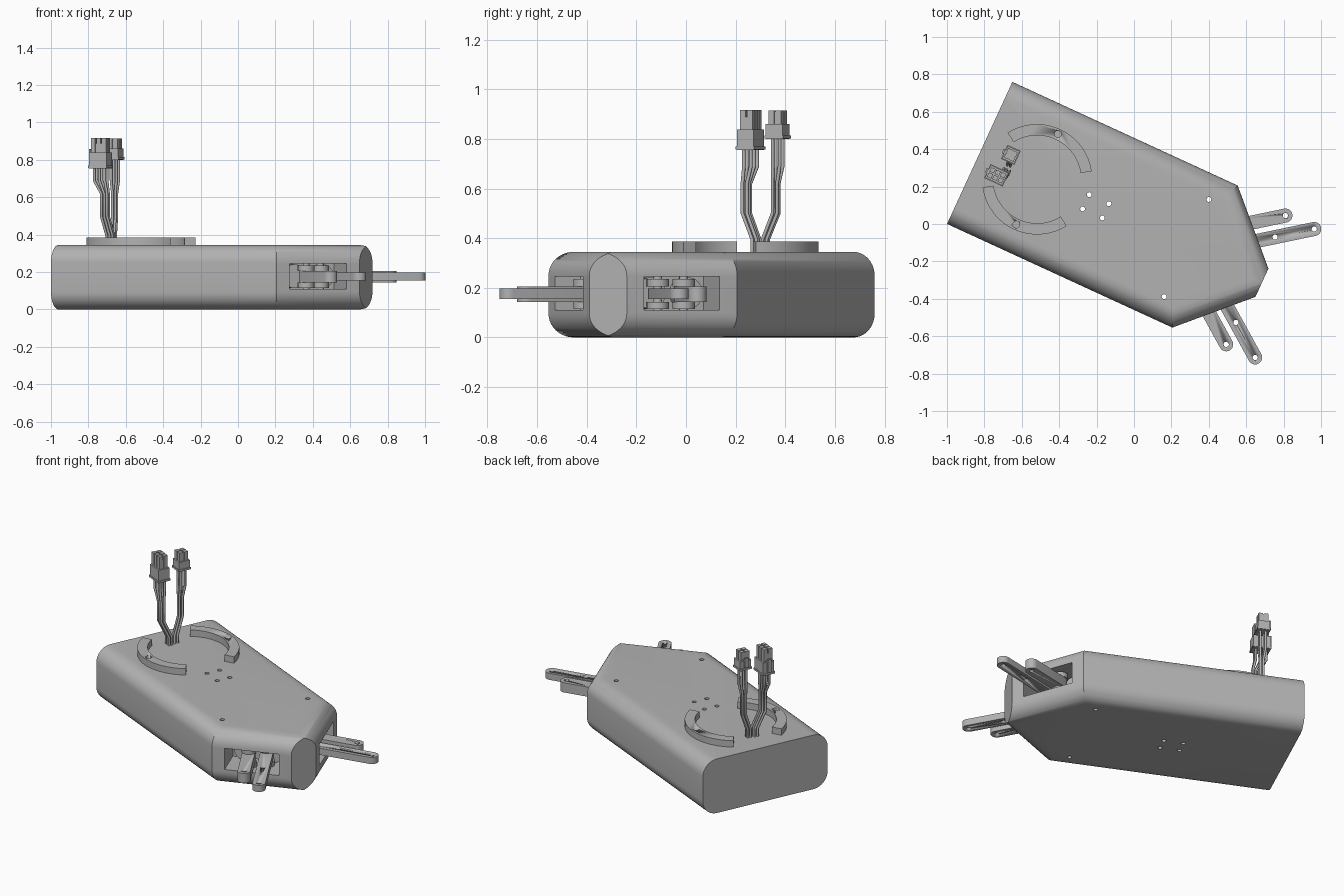
import bpy, bmesh, math
from math import sin, cos, pi, sqrt
from mathutils import Matrix, Vector

if "Cube" in bpy.data.objects:
    bpy.data.objects.remove(bpy.data.objects["Cube"])

# Parts are modelled along a local axis (back end to tip), then turned in plan
FRAME = Matrix.Translation((-0.825, 0.38, 0)) @ Matrix.Rotation(math.radians(-24.7), 4, 'Z')
HEIGHT, HALF, ROUND = 0.345, 0.418, 0.095
SHOULDER, NOSE, NOSE_HALF = 1.326, 1.661, 0.083
SLANT_MID = Vector(((SHOULDER + NOSE) / 2, (HALF + NOSE_HALF) / 2, 0.178))

grey = bpy.data.materials.new("plain grey")
grey.use_nodes = True
grey.diffuse_color = (0.45, 0.45, 0.45, 1)
grey.node_tree.nodes["Principled BSDF"].inputs["Base Color"].default_value = (0.45, 0.45, 0.45, 1)


def activate(obj):
    bpy.ops.object.select_all(action='DESELECT')
    obj.select_set(True)
    bpy.context.view_layer.objects.active = obj


def finish(name, bm, smooth=True):
    bmesh.ops.remove_doubles(bm, verts=bm.verts, dist=1e-5)
    bmesh.ops.recalc_face_normals(bm, faces=bm.faces)
    mesh = bpy.data.meshes.new(name)
    bm.to_mesh(mesh)
    bm.free()
    mesh.materials.append(grey)
    obj = bpy.data.objects.new(name, mesh)
    bpy.context.collection.objects.link(obj)
    obj.matrix_world = FRAME
    if smooth:
        activate(obj)
        bpy.ops.object.shade_smooth_by_angle(angle=math.radians(30))
    return obj


def add_prism(bm, outline, z0, z1):
    low = [bm.verts.new((x, y, z0)) for x, y in outline]
    high = [bm.verts.new((x, y, z1)) for x, y in outline]
    bm.faces.new(low)
    bm.faces.new(high)
    for i in range(len(low)):
        j = (i + 1) % len(low)
        bm.faces.new((low[i], low[j], high[j], high[i]))


def prism(name, outline, z0, z1):
    bm = bmesh.new()
    add_prism(bm, outline, z0, z1)
    return finish(name, bm)


def arc(centre, radius, start, end, steps):
    return [(centre[0] + radius * cos(start + (end - start) * i / steps),
             centre[1] + radius * sin(start + (end - start) * i / steps)) for i in range(steps + 1)]


def circle(centre, radius, steps=20):
    return arc(centre, radius, 0, 2 * pi, steps)[:-1]


def box(bm, centre, size, turn=Matrix()):
    bmesh.ops.create_cube(bm, size=1, matrix=Matrix.Translation(centre) @ turn @ Matrix.Diagonal((*size, 1)))


def cut(obj, cutter):
    cutter.hide_render = True
    mod = obj.modifiers.new("cut", 'BOOLEAN')
    mod.object, mod.operation, mod.solver = cutter, 'DIFFERENCE', 'EXACT'
    bpy.context.view_layer.update()
    activate(obj)
    bpy.ops.object.modifier_apply(modifier=mod.name)
    bpy.data.objects.remove(cutter)


def drill(obj, centres, radius, z0, z1):
    bm = bmesh.new()
    for c in centres:
        add_prism(bm, circle(c, radius), z0, z1)
    cut(obj, finish("drill", bm))


# Housing: stacked outlines inset around the rounded long edges
levels = []
edge_steps = 10
for i in range(edge_steps + 1):
    a = pi / 2 * i / edge_steps
    levels.append((ROUND * (1 - sin(a)), ROUND * (1 - cos(a))))
pinch = NOSE_HALF / sqrt(2)
levels.append((pinch, ROUND - sqrt(ROUND ** 2 - (ROUND - pinch) ** 2)))
levels.sort(key=lambda p: p[1])
levels += [(d, HEIGHT - z) for d, z in reversed(levels)]
bm = bmesh.new()
rings = []
for d, z in levels:
    nose_v = max(0, NOSE_HALF - d * sqrt(2))
    nose_u = min(NOSE, NOSE + NOSE_HALF - d * sqrt(2))
    half = [(0, HALF - d), (SHOULDER - d * math.tan(pi / 8), HALF - d), (nose_u, nose_v)]
    outline = half + [(u, -v) for u, v in reversed(half)]
    rings.append([bm.verts.new((u, v, z)) for u, v in outline])
for a, b in zip(rings, rings[1:]):
    for i in range(6):
        j = (i + 1) % 6
        bm.faces.new((a[i], a[j], b[j], b[i]))
bm.faces.new(rings[0])
bm.faces.new(rings[-1])
bmesh.ops.dissolve_degenerate(bm, dist=1e-5, edges=bm.edges)
housing = finish("housing", bm)

# Window pockets in the two slanted sides, and screw holes straight through
for side in (1, -1):
    bm = bmesh.new()
    box(bm, (SLANT_MID.x, SLANT_MID.y * side, SLANT_MID.z), (0.38, 0.325, 0.135),
        Matrix.Rotation(side * pi / 4, 4, 'Z'))
    cut(housing, finish("pocket", bm, False))
drill(housing, [(1.217, s * 0.286) for s in (1, -1)] +
      [(u, s * 0.042) for u in (0.625, 0.741) for s in (1, -1)], 0.013, -0.1, 0.5)
activate(housing)
bpy.ops.object.shade_smooth_by_angle(angle=math.radians(30))


# Arms and the parts that carry them, mirrored to both slanted sides
def arm(name, pivot, tip, side, width, z0, z1, holes):
    p, t = Vector((pivot[0], pivot[1] * side)), Vector((tip[0], tip[1] * side))
    d = t - p
    a = math.atan2(d.y, d.x)
    outline = arc(t, width / 2, a - pi / 2, a + pi / 2, 12) + arc(p, width / 2, a + pi / 2, a + 3 * pi / 2, 12)
    obj = prism(name, outline, z0, z1)
    drill(obj, [p + d * f for f in holes], 0.014, z0 - 0.1, z1 + 0.1)
    return obj


for side, label in ((1, "left"), (-1, "right")):
    arm(label + "_long_arm", (1.451, 0.124), (1.795, 0.378), side, 0.075, 0.155, 0.197, (0.5, 1))
    arm(label + "_short_arm", (1.41, 0.22), (1.625, 0.379), side, 0.075, 0.143, 0.205, (1,))
    for k, (u, v) in enumerate(((1.451, 0.124), (1.41, 0.22))):
        for z0, z1 in ((0.115, 0.143), (0.205, 0.235)):
            prism(label + "_pivot_disc", circle((u, v * side), 0.045), z0, z1)
        prism(label + "_pivot_pin", circle((u, v * side), 0.018), 0.11, 0.245)
    # Round motor ends on the pocket's back wall
    bm = bmesh.new()
    for s in (-0.08, 0.08):
        across = s / sqrt(2)
        u, v = SLANT_MID.x - 0.12 + across, SLANT_MID.y - 0.12 - across
        turn = Matrix.Rotation(side * pi / 4, 4, 'Z') @ Matrix.Rotation(pi / 2, 4, 'Y')
        bmesh.ops.create_cone(bm, cap_ends=True, segments=24, radius1=0.064, radius2=0.064, depth=0.05,
                              matrix=Matrix.Translation((u, v * side, SLANT_MID.z)) @ turn)
    finish(label + "_motor_ends", bm)

# Raised ring segments on top
RING = (0.338, 0)
for side, label in ((1, "left"), (-1, "right")):
    a, b = math.radians(33) * side, math.radians(147) * side
    seg = prism(label + "_ring_segment", arc(RING, 0.295, a, b, 28) + arc(RING, 0.235, b, a, 28), HEIGHT - 0.002, 0.386)
    drill(seg, [(RING[0], 0.266 * side)], 0.018, HEIGHT + 0.001, 0.5)


# Plugs with separate terminal posts, each fed by its own wire
def plug(name, centre, cells_u, cells_v, pitch, z0, z1, z2, bundle, base_v):
    cu, cv = centre
    bm = bmesh.new()
    su, sv = cells_u * pitch, cells_v * pitch
    box(bm, (cu, cv, (z0 + z1) / 2), (su + 0.008, sv + 0.012, z1 - z0))
    box(bm, (cu, cv, z1 + 0.02), (su - 0.012, sv - 0.012, 0.06))
    # Latch clip and flange
    box(bm, (cu - su / 2 - 0.012, cv, (z0 + z1) / 2 + 0.02), (0.01, 0.025, z1 - z0))
    box(bm, (cu - su / 2 - 0.006, cv, z1), (0.02, 0.025, 0.015))
    box(bm, (cu, cv, z0 + 0.008), (su + 0.016, sv + 0.02, 0.012))
    curve = bpy.data.curves.new(name + "_wires", 'CURVE')
    curve.dimensions = '3D'
    curve.bevel_depth, curve.bevel_resolution, curve.use_fill_caps = 0.0075, 2, True
    curve.materials.append(grey)
    for i in range(cells_u):
        for j in range(cells_v):
            fu, fv = i - (cells_u - 1) / 2, j - (cells_v - 1) / 2
            u, v = cu + fu * pitch, cv + fv * pitch
            box(bm, (u, v, (z1 + z2) / 2), (pitch - 0.006, pitch - 0.006, z2 - z1))
            bu, bv = 0.17 + fu * 0.017, base_v + fv * 0.018
            mu, mv = bundle[0] + fu * 0.017, bundle[1] + fv * 0.02
            path = [(bu, bv, HEIGHT - 0.02), (bu, bv, 0.395), (mu, mv, 0.5), (mu, mv, 0.62),
                    (u, v, 0.69), (u, v, z0 + 0.01)]
            spline = curve.splines.new('POLY')
            spline.points.add(len(path) - 1)
            for point, co in zip(spline.points, path):
                point.co = (*co, 1)
    finish(name, bm, False)
    wires = bpy.data.objects.new(name + "_wires", curve)
    bpy.context.collection.objects.link(wires)
    wires.matrix_world = FRAME


plug("large_plug", (0.132, -0.071), 3, 2, 0.031, 0.755, 0.838, 0.917, (0.16, -0.077), -0.03)
plug("small_plug", (0.156, 0.06), 2, 2, 0.031, 0.8, 0.86, 0.915, (0.158, 0.052), 0.012)
